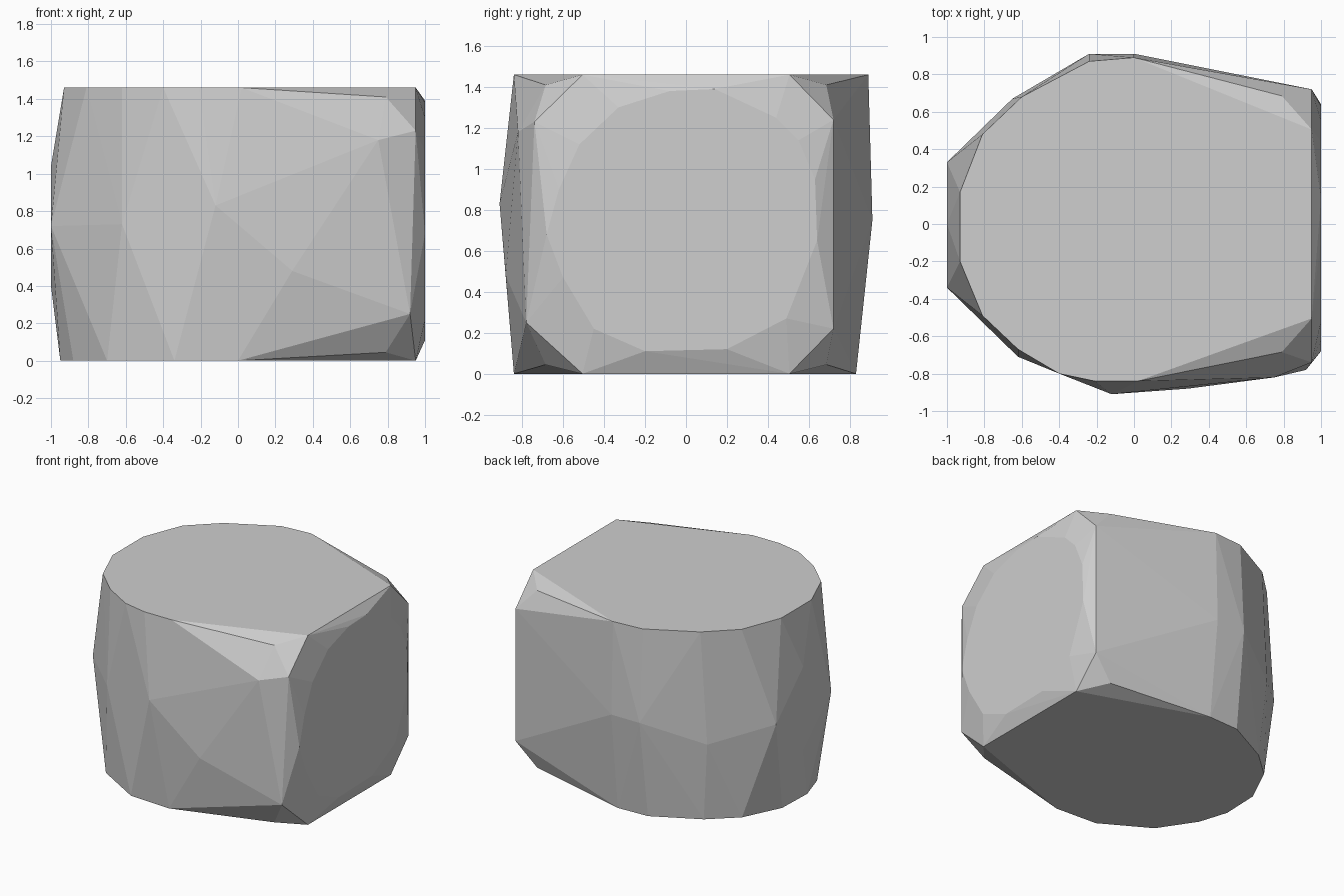
import bpy
import bmesh
import math

# Remove the default object
cube = bpy.data.objects.get("Cube")
if cube:
    bpy.data.objects.remove(cube, do_unlink=True)

HEIGHT = 1.46
END_X = 1.0


def make_material(name, level):
    material = bpy.data.materials.new(name)
    material.use_nodes = True
    colour = (level, level, level, 1.0)
    material.diffuse_color = colour
    material.node_tree.nodes["Principled BSDF"].inputs["Base Color"].default_value = colour
    return material


def faceted_solid(name, points, material):
    """Wrap the points in a tight skin of flat facets."""
    bm = bmesh.new()
    for point in points:
        bm.verts.new(point)
    hull = bmesh.ops.convex_hull(bm, input=bm.verts[:], use_existing_faces=False)
    loose = {item for key in ("geom_interior", "geom_unused") for item in hull[key]
             if isinstance(item, bmesh.types.BMVert) and not item.link_faces}
    bmesh.ops.delete(bm, geom=list(loose), context="VERTS")
    bmesh.ops.dissolve_limit(bm, angle_limit=math.radians(0.5),
                             verts=bm.verts[:], edges=bm.edges[:])
    bmesh.ops.recalc_face_normals(bm, faces=bm.faces[:])
    mesh = bpy.data.meshes.new(name)
    bm.to_mesh(mesh)
    bm.free()
    mesh.materials.append(material)
    obj = bpy.data.objects.new(name, mesh)
    bpy.context.collection.objects.link(obj)
    return obj


# Rounded rims of the flat top and the flat base (x, y)
top_rim = [(0, 0.89), (-0.24, 0.87), (-0.6, 0.68), (-0.81, 0.48), (-0.93, 0.17),
           (-0.93, -0.2), (-0.81, -0.49), (-0.62, -0.67), (-0.4, -0.8),
           (-0.21, -0.84), (0.02, -0.84)]
base_rim = [(0, 0.83), (-0.25, 0.82), (-0.6, 0.64), (-0.8, 0.46), (-0.94, 0.17),
            (-0.95, -0.12), (-0.88, -0.34), (-0.7, -0.61), (-0.34, -0.82), (0, -0.84)]

# Flat, nearly round patch on the square end (y, z)
end_patch = [(-0.2, 0.11), (0.2, 0.12), (0.49, 0.27), (0.64, 0.65), (0.63, 0.95),
             (0.55, 1.14), (0.44, 1.25), (0.14, 1.39), (-0.08, 1.38), (-0.33, 1.3),
             (-0.52, 1.12), (-0.62, 0.9), (-0.68, 0.68), (-0.6, 0.47), (-0.45, 0.22)]

# Bulging points round the waist
waist = [(-0.24, 0.91, 0.75), (0, 0.91, 0.75), (-0.65, 0.67, 0.6),
         (-1, 0.33, 0.72), (-1, 0, 1.04), (-1, 0, 0.4), (-1, -0.34, 0.72),
         (-0.62, -0.71, 0.73), (-0.12, -0.91, 0.83),
         (0.29, -0.88, 0.48), (0.75, -0.82, 1.18)]

# Chipped corners of the square end
corners = [(0.95, 0.72, 1.24), (0.95, 0.72, 0.22),
           (0.95, -0.74, 1.23), (0.92, -0.78, 0.25)]
for side in (-1, 1):
    for level, chip in ((0, 0.045), (HEIGHT, HEIGHT - 0.05)):
        corners.append((0.95, side * 0.505, level))
        corners.append((0.79, side * 0.685, chip))

points = [(x, y, HEIGHT) for x, y in top_rim]
points += [(x, y, 0) for x, y in base_rim]
points += [(END_X, y, z) for y, z in end_patch]
points += waist + corners

stone = make_material("stone_grey", 0.62)
faceted_solid("stone_block", points, stone)
